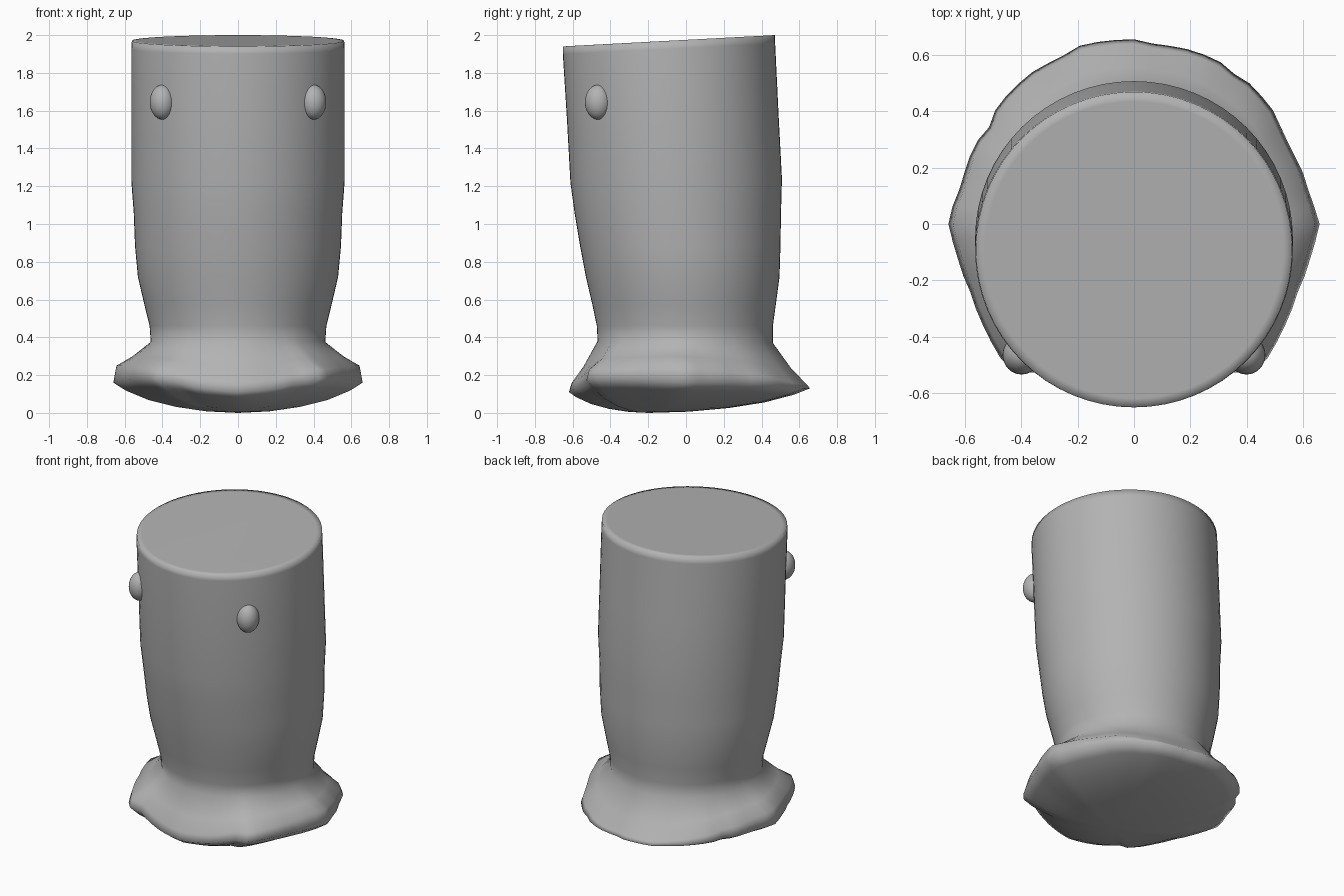
import bpy, bmesh, math, random

if "Cube" in bpy.data.objects:
    bpy.data.objects.remove(bpy.data.objects["Cube"])

random.seed(4)
N = 64

grey = bpy.data.materials.new("plain grey")
grey.diffuse_color = (0.45, 0.45, 0.45, 1)
grey.use_nodes = True
grey.node_tree.nodes["Principled BSDF"].inputs["Base Color"].default_value = grey.diffuse_color


def lerp_table(table, a):
    """Interpolate rows (angle, values...) at angle a in degrees."""
    for p, q in zip(table, table[1:]):
        if a <= q[0]:
            t = (a - p[0]) / (q[0] - p[0])
            return [u + (v - u) * t for u, v in zip(p[1:], q[1:])]
    return table[-1][1:]


# Trunk rings: half width, front y, back y, front z, back z
TRUNK = [
    (0.53, -0.62, 0.435, 1.942, 1.998),
    (0.562, -0.652, 0.47, 1.94, 2.0),
    (0.565, -0.652, 0.472, 1.90, 1.955),
    (0.565, -0.63, 0.49, 1.55, 1.58),
    (0.565, -0.612, 0.508, 1.22, 1.24),
    (0.552, -0.59, 0.503, 1.06, 1.06),
    (0.545, -0.56, 0.50, 0.88, 0.88),
    (0.53, -0.53, 0.495, 0.72, 0.72),
    (0.495, -0.495, 0.475, 0.57, 0.57),
    (0.468, -0.472, 0.46, 0.46, 0.46),
    (0.462, -0.468, 0.46, 0.38, 0.37),
]
# Brim outline: angle from the front, radius, lower edge z, edge thickness
BRIM = [
    (0, 0.62, 0.11, 0.05), (20, 0.615, 0.13, 0.05), (34, 0.635, 0.17, 0.05),
    (40, 0.685, 0.18, 0.05), (54, 0.65, 0.18, 0.06), (67, 0.63, 0.175, 0.07),
    (81, 0.64, 0.165, 0.09), (90, 0.66, 0.16, 0.09), (108, 0.63, 0.16, 0.07),
    (127, 0.63, 0.155, 0.05), (147, 0.65, 0.14, 0.03), (160, 0.66, 0.13, 0.02),
    (180, 0.65, 0.13, 0.02),
]

rings = []
for w, yf, yb, zf, zb in TRUNK:
    ring = []
    for i in range(N):
        a = 2 * math.pi * i / N
        c = math.cos(a)
        ring.append((w * math.sin(a), (yf + yb) / 2 - (yb - yf) / 2 * c,
                     (zf + zb) / 2 - (zb - zf) / 2 * c))
    rings.append(ring)

# Flared brim, ragged towards the back, with a shallow bowl underneath
slope, upper, lower = [], [], []
bowls = [(0.9, 0.74), (0.72, 0.43), (0.5, 0.2), (0.25, 0.05)]
under = [[] for _ in bowls]
for i in range(N):
    deg = 360 * i / N
    fold = deg if deg <= 180 else 360 - deg
    r, z, t = lerp_table(BRIM, fold)
    if fold > 95:
        r += random.uniform(-0.012, 0.008)
    s, c = math.sin(math.radians(deg)), math.cos(math.radians(deg))
    x, y = r * s, -r * c
    nx, ny, nz = rings[-1][i]
    k = 0.5
    slope.append((nx + (x - nx) * k, ny + (y - ny) * k, nz + (z + t - nz) * 0.62))
    upper.append((x * 0.975, y * 0.975, z + t))
    lower.append((x, y, z))
    for ring, (f, h) in zip(under, bowls):
        ring.append((x * f, -0.2 + (y + 0.2) * f, z * h))
rings += [slope, upper, lower] + under

# Trunk and brim as one skin
bm = bmesh.new()
vr = [[bm.verts.new(p) for p in ring] for ring in rings]
for a, b in zip(vr, vr[1:]):
    for i in range(N):
        j = (i + 1) % N
        bm.faces.new((a[i], b[i], b[j], a[j]))
bm.faces.new(vr[0])
tip = bm.verts.new((0, -0.2, 0))
for i in range(N):
    bm.faces.new((vr[-1][i], tip, vr[-1][(i + 1) % N]))
bmesh.ops.recalc_face_normals(bm, faces=bm.faces[:])
for f in bm.faces:
    f.smooth = True
me = bpy.data.meshes.new("trunk_and_brim")
bm.to_mesh(me)
bm.free()
me.materials.append(grey)
bpy.context.collection.objects.link(bpy.data.objects.new("trunk_and_brim", me))

# Egg-shaped eyes
for name, side in (("left_eye", 1), ("right_eye", -1)):
    bpy.ops.mesh.primitive_uv_sphere_add(segments=32, ring_count=16, radius=1,
                                         location=(side * 0.4, -0.465, 1.645))
    eye = bpy.context.object
    eye.name = name
    eye.scale = (0.067, 0.07, 0.092)
    eye.data.materials.append(grey)
    bpy.ops.object.shade_smooth()
